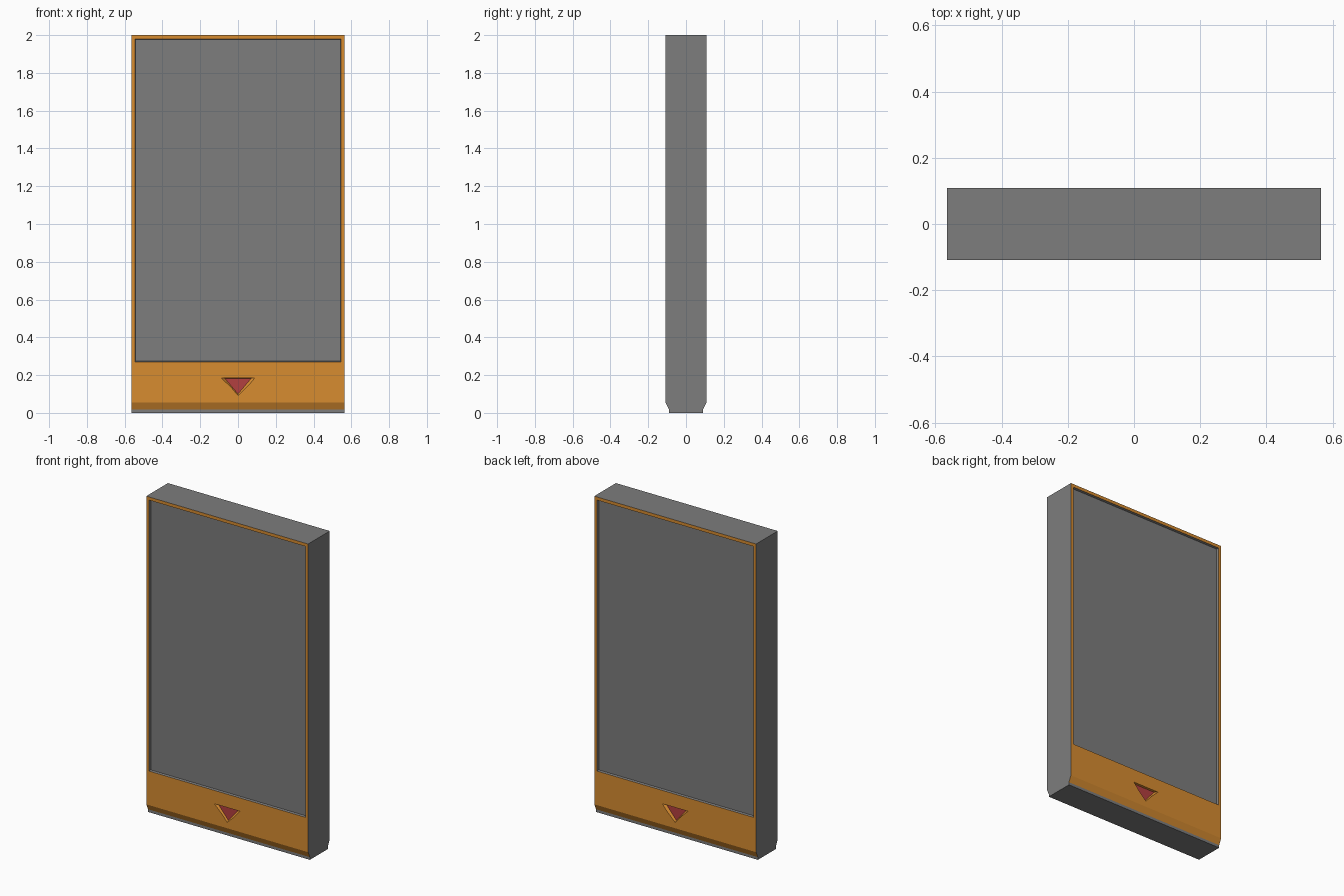
import bpy, bmesh

if "Cube" in bpy.data.objects:
    bpy.data.objects.remove(bpy.data.objects["Cube"])

W, D = 0.565, 0.108      # half width, half depth
DEPTH = 0.012            # depth of the recesses


def material(name, rgb):
    m = bpy.data.materials.new(name)
    m.diffuse_color = (*rgb, 1)
    m.use_nodes = True
    m.node_tree.nodes["Principled BSDF"].inputs["Base Color"].default_value = m.diffuse_color
    return m


MATS = [material("grey", (0.205, 0.205, 0.205)),
        material("orange", (0.68, 0.262, 0.03)),
        material("red", (0.45, 0.05, 0.05))]
GREY, ORANGE, RED = range(3)


def finish(bm, name):
    bmesh.ops.recalc_face_normals(bm, faces=bm.faces)
    mesh = bpy.data.meshes.new(name)
    bm.to_mesh(mesh)
    bm.free()
    for m in MATS:
        mesh.materials.append(m)
    ob = bpy.data.objects.new(name, mesh)
    bpy.context.collection.objects.link(ob)
    return ob


def recess_cutter(name, outer, inner, wall, floor):
    """Tapered plugs for front and back, continued outside the surface."""
    bm = bmesh.new()
    for s in (-1, 1):
        a = [bm.verts.new((2 * ox - ix, s * (D + DEPTH), 2 * oz - iz))
             for (ox, oz), (ix, iz) in zip(outer, inner)]
        b = [bm.verts.new((x, s * (D - DEPTH), z)) for x, z in inner]
        n = len(a)
        bm.faces.new(a).material_index = wall
        bm.faces.new(b).material_index = floor
        for i in range(n):
            j = (i + 1) % n
            bm.faces.new((a[i], a[j], b[j], b[i])).material_index = wall
    ob = finish(bm, name)
    ob.hide_render = True
    return ob


# Slab body: side profile with a tapered foot, extruded across x
half = [(0.09, 0), (0.09, 0.017), (D, 0.055), (D, 2)]
profile = half + [(-y, z) for y, z in reversed(half)]
bm = bmesh.new()
face = bm.faces.new([bm.verts.new((-W, y, z)) for y, z in profile])
ext = bmesh.ops.extrude_face_region(bm, geom=[face])
bmesh.ops.translate(bm, vec=(2 * W, 0, 0),
                    verts=[v for v in ext["geom"] if isinstance(v, bmesh.types.BMVert)])
bm.normal_update()
for f in bm.faces:      # front and back are orange above the foot strip
    if abs(f.normal.y) > 0.5 and f.calc_center_median().z > 0.02:
        f.material_index = ORANGE
body = finish(bm, "display_panel")


def rect(x, z0, z1):
    return [(-x, z0), (x, z0), (x, z1), (-x, z1)]


# Screen recess and triangular marker recess on both sides
cutters = [
    recess_cutter("screen_cutter", rect(0.546, 0.27, 1.98),
                  rect(0.542, 0.274, 1.976), GREY, GREY),
    recess_cutter("arrow_cutter", [(-0.09, 0.186), (0.09, 0.186), (0, 0.092)],
                  [(-0.07, 0.183), (0.07, 0.183), (0, 0.1)], ORANGE, RED),
]
bpy.context.view_layer.objects.active = body
for c in cutters:
    mod = body.modifiers.new(c.name, 'BOOLEAN')
    mod.operation = 'DIFFERENCE'
    mod.solver = 'EXACT'
    mod.object = c
    bpy.ops.object.modifier_apply(modifier=mod.name)
    bpy.data.objects.remove(c)
